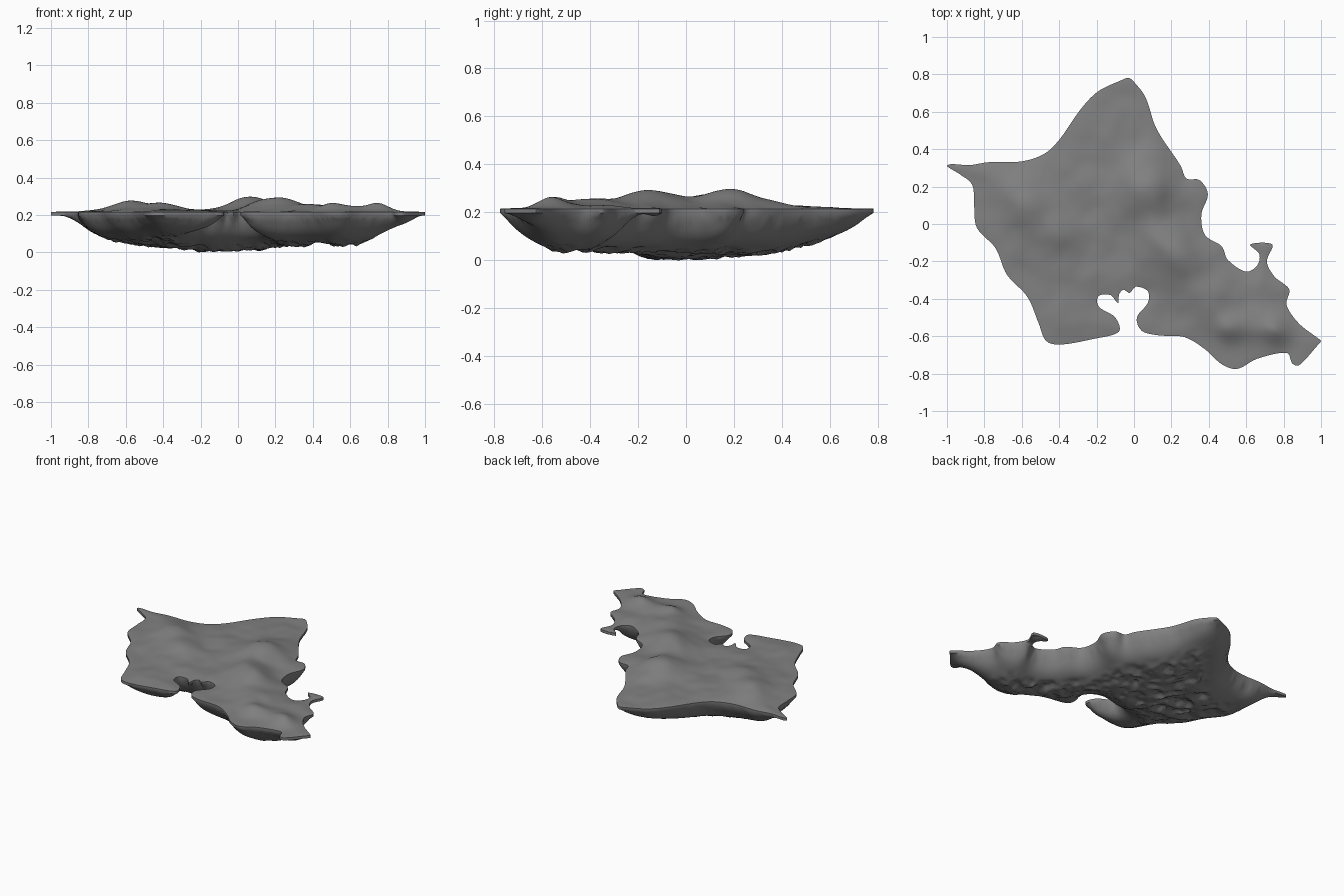
import bpy, bmesh, math
from mathutils import Vector, noise, kdtree
from mathutils.geometry import delaunay_2d_cdt

if "Cube" in bpy.data.objects:
    bpy.data.objects.remove(bpy.data.objects["Cube"])

# Coastline, clockwise from the west tip
COAST = [
    (-1, .31), (-.98, .32), (-.88, .315), (-.78, .33), (-.6, .335), (-.48, .375), (-.4, .45),
    (-.28, .62), (-.19, .71), (-.06, .772), (-.03, .782), (-.005, .765), (.06, .68),
    (.12, .51), (.25, .31),
    (.28, .243), (.35, .235), (.395, .16), (.36, .05), (.38, -.06), (.47, -.12),
    (.5, -.19), (.6, -.255), (.66, -.22), (.67, -.16), (.62, -.11), (.74, -.11),
    (.71, -.2), (.75, -.28), (.83, -.35), (.815, -.43), (.88, -.53), (.985, -.612),
    (1, -.625), (.985, -.645),
    (.88, -.757), (.845, -.745), (.82, -.69), (.66, -.72), (.55, -.775), (.47, -.75),
    (.38, -.67), (.27, -.605), (.13, -.595), (.04, -.57), (.015, -.5), (.075, -.42),
    (.075, -.36), (.01, -.335), (-.025, -.37), (-.055, -.35), (-.08, -.375),
    (-.085, -.425), (-.125, -.38), (-.19, -.385), (-.19, -.44), (-.1, -.5),
    (-.08, -.575), (-.22, -.615), (-.4, -.645), (-.47, -.625), (-.51, -.53),
    (-.57, -.39), (-.68, -.27), (-.74, -.13), (-.84, -.02), (-.855, .1),
    (-.865, .21), (-.93, .265)]

# Hills on top and deeper lobes below: x, y, size, radius
HILLS = [(-.55, .08, .05, .13), (-.4, -.06, .035, .13), (-.6, .22, .02, .1),
         (.0, .2, .045, .14), (.12, .17, .045, .12), (.14, .34, .02, .12),
         (.25, -.17, .065, .12), (.12, -.08, .04, .13), (.4, -.35, .042, .13),
         (.6, -.53, .02, .1), (.75, -.57, .048, .08), (.5, -.56, .03, .07)]
LOBES = [(-.12, .02, .025, .22), (.62, -.55, .032, .24), (.69, -.14, .03, .09)]


def bumps(p, table):
    return sum(h * math.exp(-((p.x - x) ** 2 + (p.y - y) ** 2) / r ** 2) for x, y, h, r in table)


def smooth_loop(pts, steps):
    """Closed smooth curve through the points."""
    out, n = [], len(pts)
    for i in range(n):
        a, b, c, d = (Vector(pts[(i + k) % n]) for k in (-1, 0, 1, 2))
        ease = (c - b).length
        m0 = (c - a) * ease / (ease + (b - a).length)
        m1 = (d - b) * ease / (ease + (d - c).length)
        count = max(2, min(steps, round(ease / .018)))
        for s in range(count):
            t = s / count
            out.append(b * (2 * t ** 3 - 3 * t ** 2 + 1) + m0 * (t ** 3 - 2 * t ** 2 + t)
                       + c * (3 * t ** 2 - 2 * t ** 3) + m1 * (t ** 3 - t ** 2))
    return out


def inside(p, loop):
    hit = False
    for a, b in zip(loop, loop[1:] + loop[:1]):
        if (a.y > p.y) != (b.y > p.y) and p.x < a.x + (p.y - a.y) / (b.y - a.y) * (b.x - a.x):
            hit = not hit
    return hit


def top_height(p, d):
    fade = 1 - math.exp(-d / .06)
    rough = noise.noise(Vector((p.x * 5, p.y * 5, 3))) * .016
    rough += noise.noise(Vector((p.x * 11, p.y * 11, 7))) * .004
    return .215 + fade * (.008 + bumps(p, HILLS) + rough)


def bottom_height(p, d):
    # Wide tilted bowl, with steep walls down from the coast
    u = (p.x * .906 - p.y * .423) / 1.17
    v = (p.x * .423 + p.y * .906) / .76
    bowl = .045 + .12 * (1 - min(1, math.hypot(u, v)) ** 3) + bumps(p, LOBES)
    depth = .018 + bowl * (1 - math.exp(-d / .055))
    rocky = min(1, max(0, (d - .1) / .08))
    q = Vector((p.x * 8, p.y * 8, 1))
    ridge = abs(noise.noise(q)) * .04 + abs(noise.noise(q * 2.3)) * .025 - .018
    soft = noise.noise(Vector((p.x * 4, p.y * 4, 11))) * .012 * min(1, d / .1)
    return .215 - depth + soft + rocky * ridge


# Triangulate the coastline together with an even field of inner points
coast = smooth_loop(COAST, 12)
kd = kdtree.KDTree(len(coast))
for i, p in enumerate(coast):
    kd.insert((p.x, p.y, 0), i)
kd.balance()
STEP = .016
field = []
for j in range(-50, 51):
    for i in range(-64, 65):
        p = Vector(((i + .5 * (j % 2)) * STEP, j * STEP))
        if kd.find((p.x, p.y, 0))[2] > STEP * .7 and inside(p, coast):
            field.append(p)
n = len(coast)
edges = [(i, (i + 1) % n) for i in range(n)]
flat, _, tris, *_ = delaunay_2d_cdt(coast + field, edges, [], 1, 1e-5)

# Distance from the coast, evened out so that the underside has no creases
dist = [kd.find((p.x, p.y, 0))[2] for p in flat]
near = [set() for _ in flat]
for t in tris:
    for k in t:
        near[k].update(t)
even = dist
for _ in range(8):
    even = [sum(even[m] for m in s) / len(s) if s and dist[k] > 1e-4 else 0
            for k, s in enumerate(near)]

# Island: terrain on top, rocky bowl below, joined along the rim
bm = bmesh.new()
low = [bottom_height(p, d) for p, d in zip(flat, even)]
base = min(low)
top = [bm.verts.new((p.x, p.y, top_height(p, d))) for p, d in zip(flat, dist)]
under = [bm.verts.new((p.x, p.y, z - base * min(1, d / .3))) for p, z, d in zip(flat, low, dist)]
for t in tris:
    bm.faces.new([top[k] for k in t])
    bm.faces.new([under[k] for k in reversed(t)])
bm.verts.index_update()
total = len(flat)
for e in [e for e in bm.edges if e.is_boundary and e.verts[0].index < total]:
    a, b = (v.index for v in e.verts)
    bm.faces.new((top[a], top[b], under[b], under[a]))
bmesh.ops.recalc_face_normals(bm, faces=bm.faces)
mesh = bpy.data.meshes.new("island")
bm.to_mesh(mesh)
bm.free()
island = bpy.data.objects.new("island", mesh)
bpy.context.collection.objects.link(island)

# Dark rock colour
rock = bpy.data.materials.new("dark_rock")
rock.diffuse_color = (.22, .22, .22, 1)
rock.use_nodes = True
rock.node_tree.nodes["Principled BSDF"].inputs["Base Color"].default_value = rock.diffuse_color
mesh.materials.append(rock)
bpy.context.view_layer.objects.active = island
island.select_set(True)
bpy.ops.object.shade_smooth_by_angle(angle=math.radians(50))
